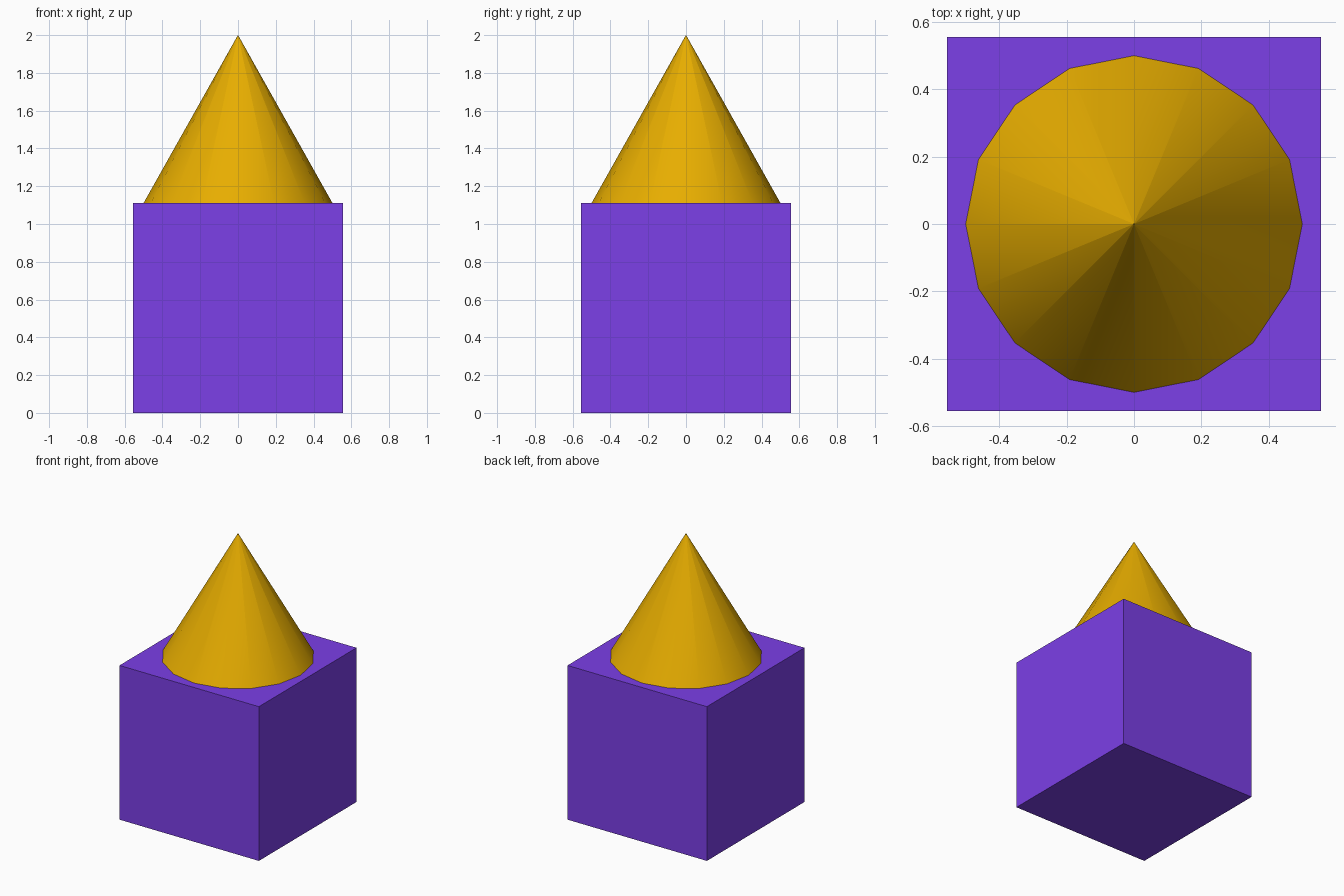
import bpy

cube = bpy.data.objects.get("Cube")
if cube:
    bpy.data.objects.remove(cube, do_unlink=True)

SIDE = 1.111
HEIGHT = 2.0


def make_material(name, color):
    mat = bpy.data.materials.new(name)
    mat.use_nodes = True
    mat.diffuse_color = color
    mat.node_tree.nodes["Principled BSDF"].inputs["Base Color"].default_value = color
    return mat


def finish(name, mat):
    obj = bpy.context.object
    obj.name = obj.data.name = name
    obj.data.materials.append(mat)
    return obj


purple = make_material("purple", (0.2, 0.05, 0.8, 1))
gold = make_material("gold", (0.8, 0.42, 0.0, 1))

# Cube base
bpy.ops.mesh.primitive_cube_add(size=SIDE, location=(0, 0, SIDE / 2))
finish("base_block", purple)

# Sixteen-sided cone; its minute flat tip keeps the shading straight up to the point
cone_height = HEIGHT - SIDE
bpy.ops.mesh.primitive_cone_add(vertices=16, radius1=0.5, radius2=0.0005, depth=cone_height,
                                location=(0, 0, SIDE + cone_height / 2))
finish("cone_top", gold)
bpy.ops.object.shade_smooth_by_angle()
